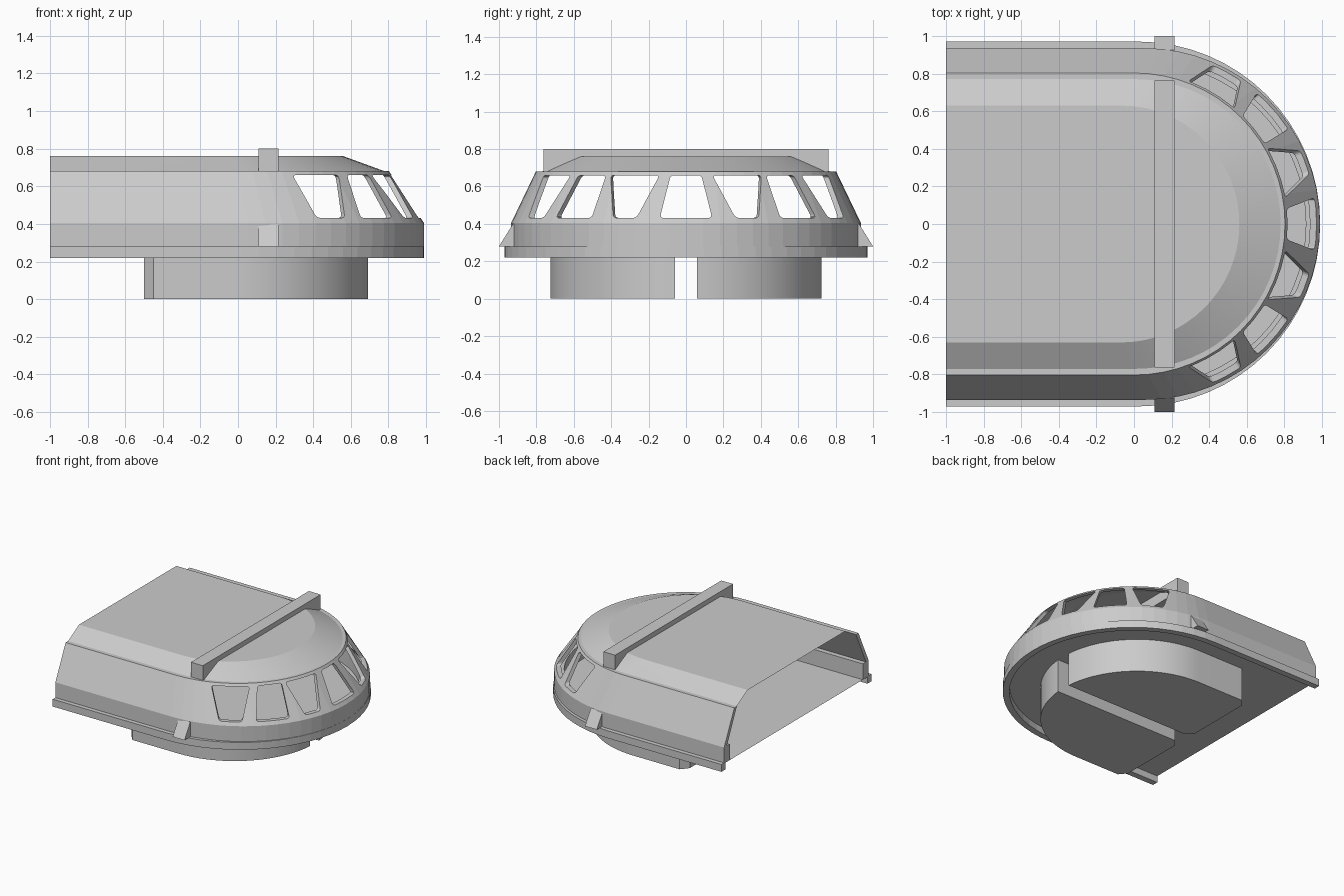
import bpy, bmesh
from math import sin, cos, radians
from mathutils import Vector

if "Cube" in bpy.data.objects:
    bpy.data.objects.remove(bpy.data.objects["Cube"])

SEG = 32
BACK = -1.0


def add_mesh(name, bm, smooth=False):
    bmesh.ops.recalc_face_normals(bm, faces=bm.faces[:])
    me = bpy.data.meshes.new(name)
    bm.to_mesh(me)
    bm.free()
    ob = bpy.data.objects.new(name, me)
    bpy.context.collection.objects.link(ob)
    if smooth:
        select(ob)
        bpy.ops.object.shade_smooth_by_angle(angle=radians(15))
    return ob


def select(ob):
    bpy.ops.object.select_all(action='DESELECT')
    ob.select_set(True)
    bpy.context.view_layer.objects.active = ob


def u_path(c, r, z):
    """Horseshoe outline: straight sides from the back, round nose at +x."""
    pts = [Vector((BACK, -r, z))]
    for i in range(SEG + 1):
        a = radians(-90 + 180 * i / SEG)
        pts.append(Vector((c + r * cos(a), r * sin(a), z)))
    return pts + [Vector((BACK, r, z))]


def loft(bm, section, closed):
    rings = [[bm.verts.new(p) for p in u_path(*s)] for s in section]
    pairs = list(zip(rings, rings[1:]))
    if closed:
        pairs.append((rings[-1], rings[0]))
    for a, b in pairs:
        for i in range(len(a) - 1):
            bm.faces.new((a[i], a[i + 1], b[i + 1], b[i]))
    if closed:
        bm.faces.new([r[0] for r in rings])
        bm.faces.new([r[-1] for r in rings])
    return rings


def prism(name, pts, offset, smooth=False):
    bm = bmesh.new()
    f = bm.faces.new([bm.verts.new(p) for p in pts])
    ext = bmesh.ops.extrude_face_region(bm, geom=[f], use_keep_orig=True)
    moved = [v for v in ext['geom'] if isinstance(v, bmesh.types.BMVert)]
    bmesh.ops.translate(bm, verts=moved, vec=offset)
    return add_mesh(name, bm, smooth)


# Floor, recessed above the ledge bottom
bm = bmesh.new()
bm.faces.new([bm.verts.new(p) for p in u_path(0.05, 0.92, 0.275)])
add_mesh("floor", bm)

# Base ledge
bm = bmesh.new()
loft(bm, [(0.02, 0.97, 0.22), (0.02, 0.97, 0.28),
          (0.02, 0.92, 0.28), (0.02, 0.92, 0.22)], True)
add_mesh("base_ledge", bm)

# Hull wall: upright band with an inside shelf, sloping window wall above
bm = bmesh.new()
loft(bm, [(0.054, 0.935, 0.225), (0.054, 0.935, 0.405), (0.0, 0.803, 0.68),
          (0.0, 0.77, 0.68), (0.054, 0.90, 0.405), (0.054, 0.86, 0.405),
          (0.054, 0.86, 0.275), (0.054, 0.92, 0.275), (0.054, 0.92, 0.225)], True)
wall = add_mesh("hull_wall", bm)


# Windows: start and end angle along the bottom, then along the top
def wall_point(a, z):
    t = (z - 0.405) / 0.275
    c, r = 0.054 * (1 - t), 0.935 - 0.132 * t
    return Vector((c + r * cos(radians(a)), r * sin(radians(a)), z))


windows = [(-8.7, 8.7, -5.8, 5.8)]
for b0, b1, t0, t1 in [(16.7, 25, 10, 29.7), (33.2, 49, 31.8, 45), (55.7, 66.3, 49.2, 69.4)]:
    windows += [(b0, b1, t0, t1), (-b1, -b0, -t1, -t0)]

bm = bmesh.new()
for b0, b1, t0, t1 in windows:
    mid = radians((b0 + b1 + t0 + t1) / 4)
    n = Vector((cos(mid), sin(mid), 0.0)) * 0.12
    corners = [wall_point(b0, 0.432), wall_point(b1, 0.432),
               wall_point(t1, 0.66), wall_point(t0, 0.66)]
    inner = [bm.verts.new(p - n) for p in corners]
    outer = [bm.verts.new(p + n) for p in corners]
    bm.faces.new(inner[::-1])
    bm.faces.new(outer)
    for i in range(4):
        j = (i + 1) % 4
        bm.faces.new((inner[i], inner[j], outer[j], outer[i]))
    sides = [bm.edges.get((p, q)) for p, q in zip(inner, outer)]
    bmesh.ops.bevel(bm, geom=sides, offset=0.018, segments=3, profile=0.5,
                    affect='EDGES')
cutter = add_mesh("window_cutter", bm)
cutter.hide_render = True
mod = wall.modifiers.new("windows", 'BOOLEAN')
mod.operation = 'DIFFERENCE'
mod.solver = 'EXACT'
mod.object = cutter
select(wall)
bpy.ops.object.modifier_apply(modifier=mod.name)
bpy.data.objects.remove(cutter, do_unlink=True)

# Roof with rounded nose, open at the back
bm = bmesh.new()
rings = loft(bm, [(0.01, 0.77, 0.68), (-0.07, 0.63, 0.76)], False)
bm.faces.new(rings[-1])
add_mesh("roof", bm, True)

# Roof cross beam
prism("cross_beam", [Vector((0.108, y, z)) for y, z in
                     [(-0.763, 0.675), (0.763, 0.675), (0.763, 0.80), (-0.763, 0.80)]],
      Vector((0.107, 0, 0)))

for s, side in ((-1, "front"), (1, "back")):
    # Wedge fin on each side
    prism(side + "_fin", [Vector((0.108, s * y, z)) for y, z in
                          [(0.91, 0.28), (1.0, 0.28), (0.925, 0.40), (0.91, 0.40)]],
          Vector((0.107, 0, 0)))
    # Half-round pod under the floor, rear corners cut off
    pts = [(-0.45, 0.06), (-0.5, 0.12), (-0.5, 0.665), (-0.45, 0.725)]
    for i in range(25):
        a = radians(90 - i * (90 - 4.75) / 24)
        pts.append((-0.03 + 0.725 * cos(a), 0.725 * sin(a)))
    prism(side + "_pod", [Vector((x, s * y, 0)) for x, y in pts],
          Vector((0, 0, 0.275)), True)
